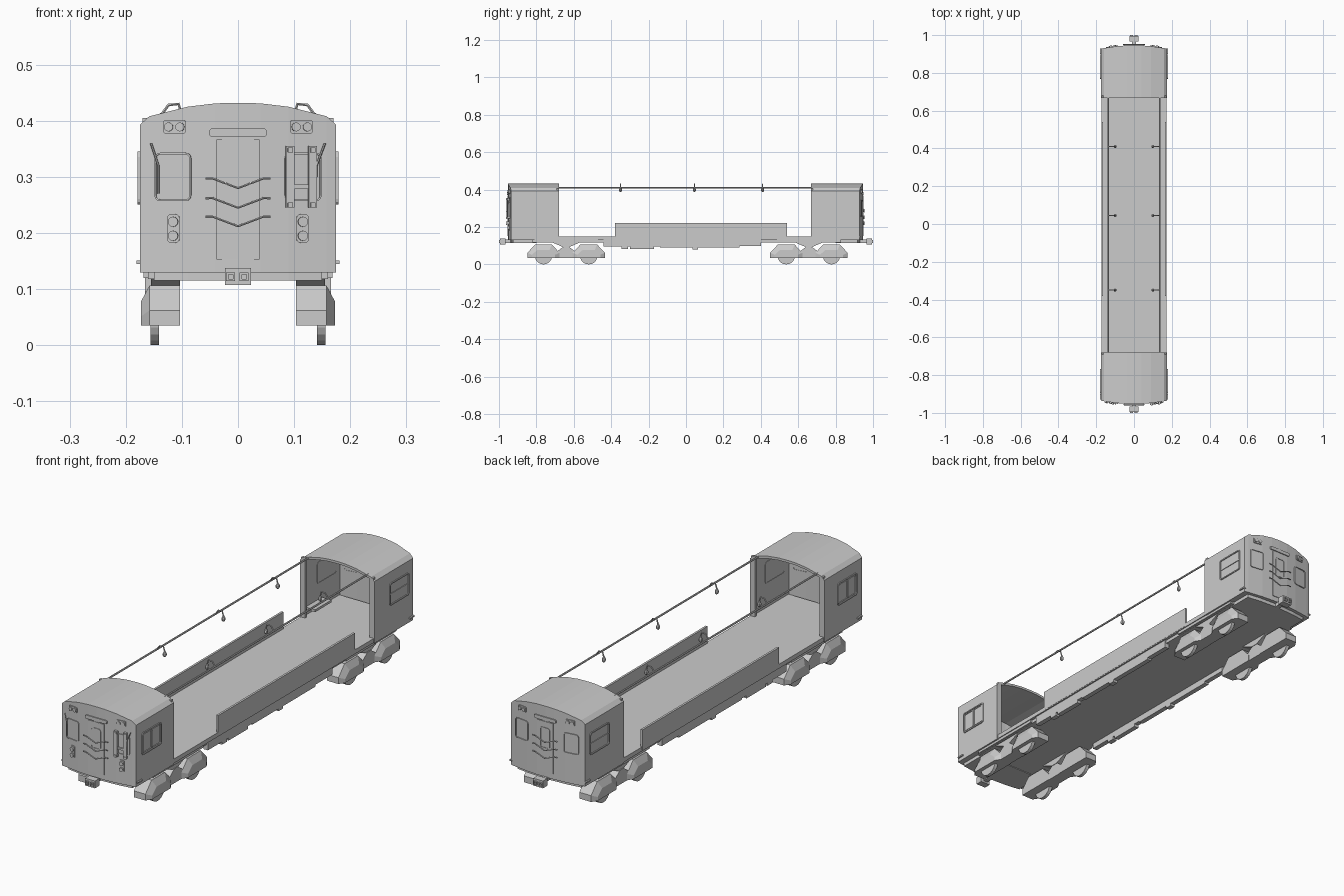
import bpy, bmesh
from math import sin, cos, pi, atan
from mathutils import Vector, Matrix

old = bpy.data.objects.get("Cube")
if old:
    bpy.data.objects.remove(old)

grey = bpy.data.materials.new("light_grey")
grey.use_nodes = True
grey.diffuse_color = (0.6, 0.6, 0.6, 1)
grey.node_tree.nodes["Principled BSDF"].inputs["Base Color"].default_value = (0.6, 0.6, 0.6, 1)


def finish(name, bm):
    bmesh.ops.recalc_face_normals(bm, faces=bm.faces)
    me = bpy.data.meshes.new(name)
    bm.to_mesh(me)
    bm.free()
    me.materials.append(grey)
    ob = bpy.data.objects.new(name, me)
    bpy.context.scene.collection.objects.link(ob)
    return ob


def loft(name, loops, wrap=False):
    """Bridge equal loops; wrap makes a ring, otherwise both ends are capped."""
    bm = bmesh.new()
    rows = [[bm.verts.new(p) for p in loop] for loop in loops]
    n = len(rows[0])
    pairs = list(zip(rows, rows[1:])) + ([(rows[-1], rows[0])] if wrap else [])
    for a, b in pairs:
        for i in range(n):
            j = (i + 1) % n
            bm.faces.new((a[i], a[j], b[j], b[i]))
    if not wrap:
        bm.faces.new(rows[0])
        bm.faces.new(rows[-1])
    return finish(name, bm)


def box(name, x, y, z):
    ring = lambda h: [(x[0], y[0], h), (x[1], y[0], h), (x[1], y[1], h), (x[0], y[1], h)]
    return loft(name, [ring(z[0]), ring(z[1])])


def rod(name, pts, r, closed=False):
    cu = bpy.data.curves.new(name, "CURVE")
    cu.dimensions = "3D"
    cu.bevel_depth, cu.bevel_resolution, cu.use_fill_caps = r, 1, True
    sp = cu.splines.new("POLY")
    sp.points.add(len(pts) - 1)
    for p, q in zip(sp.points, pts):
        p.co = (*q, 1)
    sp.use_cyclic_u = closed
    tmp = bpy.data.objects.new(name, cu)
    bpy.context.scene.collection.objects.link(tmp)
    bpy.context.view_layer.update()
    me = bpy.data.meshes.new_from_object(tmp.evaluated_get(bpy.context.evaluated_depsgraph_get()))
    bpy.data.objects.remove(tmp)
    me.materials.clear()
    me.materials.append(grey)
    for f in me.polygons:
        f.use_smooth = False
    bpy.context.scene.collection.objects.link(bpy.data.objects.new(name, me))


def frame(pos, out):
    """Local frame: u across, v up, w outwards."""
    w, v = Vector(out).normalized(), Vector((0, 0, 1))
    m = Matrix((v.cross(w), v, w)).transposed().to_4x4()
    m.translation = pos
    return m


def rounded(w, h, r, m, d):
    pts = []
    for k, (sx, sz) in enumerate(((1, 1), (-1, 1), (-1, -1), (1, -1))):
        for i in range(4):
            a = (k + i / 3) * pi / 2
            pts.append(m @ Vector((sx * (w / 2 - r) + r * cos(a), sz * (h / 2 - r) + r * sin(a), d)))
    return pts


def plate(name, m, w, h, r, d0, d1):
    return loft(name, [rounded(w, h, r, m, d) for d in (d0, d1)])


def ring(name, m, w, h, r, t, d0, d1):
    outer = [rounded(w, h, r, m, d) for d in (d0, d1)]
    inner = [rounded(w - 2 * t, h - 2 * t, r * 0.7, m, d) for d in (d1, d0)]
    return loft(name, outer + inner, wrap=True)


def end_y(s, x):
    return s * ((0.953 if s < 0 else 0.946) - 0.588 * x * x)


def end_frame(s, x, z):
    a = atan(1.176 * x)
    return frame((x, end_y(s, x), z), (sin(a), s * cos(a), 0))


# Cab shells: arched roof, bowed end wall, open towards the deck
half = [(0.175, 0.393), (0.158, 0.408), (0.09, 0.425), (0.04, 0.431)]
arch = [(-x, z) for x, z in half] + [(0, 0.432)] + [(x, z) for x, z in reversed(half)]
for s, end in ((-1, "front"), (1, "back")):
    y0 = -0.68 if s < 0 else 0.667
    bm = bmesh.new()
    cols = [[bm.verts.new(p) for p in ((x, y0, 0.13), (x, end_y(s, x), 0.13), (x, end_y(s, x), z), (x, y0, z))]
            for x, z in arch]
    for a, b in zip(cols, cols[1:]):
        for i in range(3):
            bm.faces.new((a[i], a[i + 1], b[i + 1], b[i]))
    bm.faces.new(cols[0])
    bm.faces.new(cols[-1])
    shell = finish(end + "_cab", bm)
    sol = shell.modifiers.new("wall", "SOLIDIFY")
    sol.thickness, sol.offset, sol.use_even_offset = 0.01, -1, True

    # Under-plate, coupler with two sockets
    xs = [-0.15, -0.09, 0, 0.09, 0.15]
    low = [(x, end_y(s, x) - s * 0.015) for x in xs] + [(0.15, s * 0.8), (-0.15, s * 0.8)]
    loft(end + "_under_plate", [[(x, y, z) for x, y in low] for z in (0.115, 0.131)])
    box(end + "_drawbar", (-0.01, 0.01), sorted((s * 0.88, s * 0.98)), (0.115, 0.132))
    box(end + "_coupler", (-0.023, 0.023), sorted((s * 0.965, s * 0.995)), (0.107, 0.138))
    for x in (-0.013, 0.011):
        ring("coupler_socket", frame((x, s * 0.995, 0.122), (0, s, 0)), 0.016, 0.016, 0.001, 0.004, 0, 0.005)

    # End door, sign and safety chains
    door = end_frame(s, 0, 0.26)
    plate(end + "_door", door, 0.076, 0.215, 0.001, -0.004, 0.002)
    ring("door_window", end_frame(s, 0, 0.298), 0.046, 0.088, 0.01, 0.003, -0.012, 0.004)
    plate(end + "_sign", end_frame(s, 0, 0.379), 0.103, 0.015, 0.006, -0.004, 0.004)
    for z in (0.297, 0.262, 0.229):
        rod("safety_chain", [(x, end_y(s, x) + s * 0.006, z - d) for x, d in
                             ((-0.058, 0), (-0.045, 0), (0, 0.017), (0.045, 0), (0.058, 0))], 0.0022)

    for x in (-1, 1):
        # End window, marker lamps, corner step
        ring(end + "_end_window", end_frame(s, x * 0.116, 0.3), 0.066, 0.086, 0.01, 0.003, -0.012, 0.003)
        plate("marker_panel", end_frame(s, x * 0.113, 0.389), 0.04, 0.024, 0.004, -0.003, 0.003)
        for dx in (0.103, 0.123):
            plate("marker_lamp", end_frame(s, x * dx, 0.389), 0.016, 0.016, 0.0079, 0, 0.007)
        box("corner_step", sorted((x * 0.17, x * 0.181)), sorted((s * 0.9, s * 0.93)), (0.145, 0.151))
        # Side window with split panes
        side = frame((x * 0.175, s * 0.833, 0.298), (x, 0, 0))
        ring(end + "_side_window", side, 0.13, 0.095, 0.01, 0.005, -0.012, 0.004)
        if s < 0:
            for off in (-0.03, 0.03):
                ring("sliding_pane", side @ Matrix.Translation((off, 0, 0)), 0.056, 0.08, 0.006, 0.003, -0.002, 0.003)
        else:
            plate("window_bar", side, 0.124, 0.005, 0.001, -0.002, 0.003)
        # Portal post at the cab opening
        box("portal_post", sorted((x * 0.152, x * 0.17)), sorted((y0, y0 + s * 0.012)), (0.14, 0.405))

# Front-only fittings: headlamps, wipers, gate bracket
for x in (-0.115, 0.115):
    plate("headlamp_panel", end_frame(-1, x, 0.208), 0.022, 0.051, 0.007, -0.003, 0.003)
    for z in (0.22, 0.195):
        plate("headlamp", end_frame(-1, x, z), 0.018, 0.018, 0.0089, 0, 0.009)
for x, x2, z2 in ((-0.155, -0.142, 0.27), (0.155, 0.14, 0.3)):
    rod("wiper", [(x, end_y(-1, x) - 0.004, 0.36), (x2, end_y(-1, x2) - 0.007, 0.32),
                  (x2, end_y(-1, x2) - 0.007, z2)], 0.002)
for x in (0.092, 0.132):
    plate("gate_bar", end_frame(-1, x, 0.3), 0.015, 0.11, 0.001, 0, 0.01)
    for z in (0.25, 0.348):
        plate("gate_clip", end_frame(-1, x, z), 0.009, 0.009, 0.001, 0.009, 0.014)
plate("gate_crossbar", end_frame(-1, 0.112, 0.282), 0.04, 0.008, 0.001, 0, 0.008)

# Deck and bench
box("deck", (-0.172, 0.172), (-0.925, 0.918), (0.132, 0.15))
box("underframe", (-0.16, 0.16), (-0.82, 0.83), (0.118, 0.133))
box("bench", (-0.166, -0.12), (0.69, 0.8), (0.175, 0.185))

# Lower side skirt outline, stepped along its bottom edge
steps = [(-0.44, 0.095), (-0.345, 0.083), (-0.31, 0.095), (-0.3, 0.083), (-0.17, 0.095), (-0.14, 0.09),
         (0.035, 0.08), (0.065, 0.09), (0.285, 0.098), (0.4, 0.118)]
skirt = [(-0.44, 0.132)]
for (a, z), (b, _) in zip(steps, steps[1:]):
    skirt += [(a, z), (b, z)]
skirt += [(0.4, 0.132)]
for x in (-1, 1):
    box("side_panel", sorted((x * 0.164, x * 0.173)), (-0.38, 0.54), (0.135, 0.222))
    loft("side_skirt", [[(x * w, y, z) for y, z in skirt] for w in (0.145, 0.166)])

    # Overhead rail with hanging handles
    rod("overhead_rail", [(x * 0.137, -0.69, 0.41), (x * 0.137, 0.68, 0.41)], 0.004)
    for y in (0.41, 0.045, -0.35):
        rod("handle_arm", [(x * u, y, z) for u, z in ((0.137, 0.41), (0.124, 0.428), (0.106, 0.43), (0.1, 0.41))], 0.003)
        drop = [[(x * 0.1 + r * cos(k * pi / 4), y + r * sin(k * pi / 4), z) for k in range(8)]
                for r, z in ((0.003, 0.412), (0.008, 0.402), (0.008, 0.394), (0.004, 0.388))]
        loft("handle_grip", drop)

    # Trucks: faceted axle boxes, centre link, bolster, wheels
    for yc in (-0.641, 0.657):
        def section(pts, u, y, k=1.0, top=1.0):
            return [(x * u, y + k * a, 0.035 + (b - 0.035) * top) for a, b in pts]

        case = [(-0.086, 0.035), (-0.086, 0.062), (-0.045, 0.106), (0.045, 0.106), (0.086, 0.062), (0.086, 0.035)]
        for y in (yc - 0.121, yc + 0.121):
            loft("axle_box", [section(case, 0.103, y), section(case, 0.158, y), section(case, 0.173, y, 0.72, 0.6)])
            loft("wheel", [[(x * u, y + 0.046 * cos(k * pi / 10), 0.046 + 0.046 * sin(k * pi / 10))
                            for k in range(20)] for u in (0.141, 0.156)])
        link = [(-0.05, 0.035), (-0.05, 0.068), (-0.012, 0.096), (0.012, 0.096), (0.05, 0.068), (0.05, 0.035)]
        loft("truck_link", [section(link, u, yc) for u in (0.105, 0.158)])
        bolster = [(-0.08, 0.12), (0.08, 0.12), (0.015, 0.092), (-0.015, 0.092)]
        loft("truck_bolster", [section(bolster, u, yc) for u in (0.103, 0.155)])
        box("truck_pad", sorted((x * 0.1, x * 0.168)), (yc - 0.17, yc + 0.17), (0.12, 0.134))
